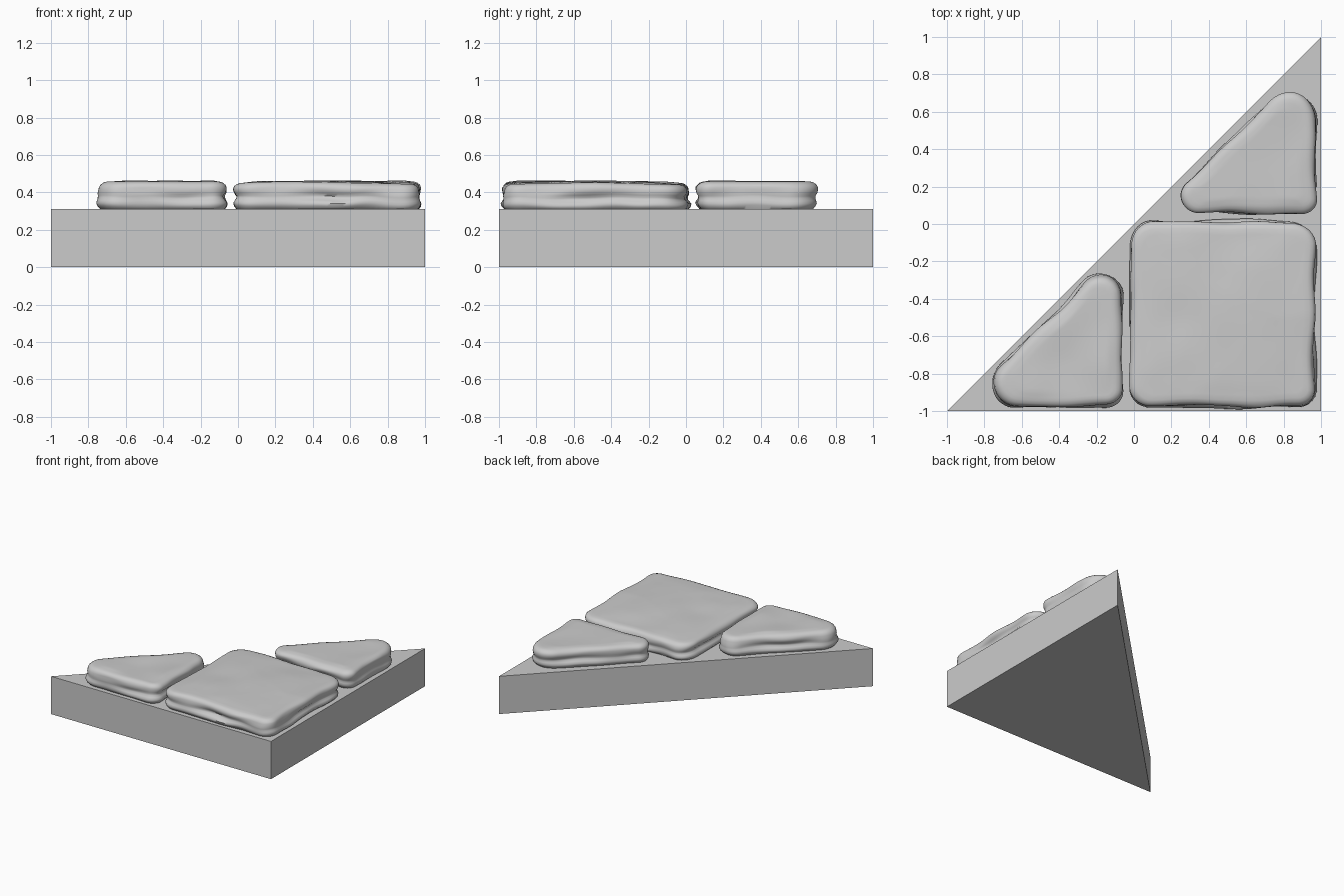
import bpy, bmesh, math
from mathutils import Vector, noise

if "Cube" in bpy.data.objects:
    bpy.data.objects.remove(bpy.data.objects["Cube"], do_unlink=True)

grey = bpy.data.materials.new("stone grey")
grey.use_nodes = True
colour = (0.6, 0.6, 0.6, 1)
grey.diffuse_color = colour
grey.node_tree.nodes["Principled BSDF"].inputs["Base Color"].default_value = colour

BASE_TOP = 0.31
COUNT = 140  # points round each stone


def finish(name, bm, smooth):
    bmesh.ops.recalc_face_normals(bm, faces=bm.faces)
    mesh = bpy.data.meshes.new(name)
    bm.to_mesh(mesh)
    bm.free()
    mesh.materials.append(grey)
    obj = bpy.data.objects.new(name, mesh)
    bpy.context.collection.objects.link(obj)
    if smooth:
        bpy.ops.object.select_all(action="DESELECT")
        obj.select_set(True)
        bpy.context.view_layer.objects.active = obj
        bpy.ops.object.shade_smooth_by_angle(angle=math.radians(60))
    return obj


def rounded_outline(corners):
    """Evenly spaced points round a polygon whose corners are (x, y, radius)."""
    pts = []
    for i, (x, y, r) in enumerate(corners):
        c = Vector((x, y))
        a = (Vector(corners[i - 1][:2]) - c).normalized()
        b = (Vector(corners[(i + 1) % len(corners)][:2]) - c).normalized()
        half = a.angle(b) / 2
        centre = c + (a + b).normalized() * r / math.sin(half)
        start = c + a * r / math.tan(half) - centre
        sweep = math.pi - 2 * half
        for k in range(13):
            t = sweep * k / 12
            pts.append(centre + Vector((start.x * math.cos(t) - start.y * math.sin(t),
                                        start.x * math.sin(t) + start.y * math.cos(t))))
    loop = pts + pts[:1]
    lengths = [(q - p).length for p, q in zip(loop, loop[1:])]
    step, out, walked, seg = sum(lengths) / COUNT, [], 0, 0
    for n in range(COUNT):
        while seg < len(lengths) - 1 and walked + lengths[seg] < n * step:
            walked += lengths[seg]
            seg += 1
        t = (n * step - walked) / max(lengths[seg], 1e-6)
        out.append(loop[seg].lerp(loop[seg + 1], t))
    return out


# Side profile: inset from the outline, height above the base
SIDE = [(0.02, -0.005), (0.004, 0.015), (0.0, 0.03), (0.012, 0.045), (0.024, 0.058),
        (0.026, 0.07), (0.014, 0.084), (0.006, 0.1), (0.006, 0.115), (0.012, 0.13),
        (0.024, 0.141), (0.042, 0.147)]


def stone(name, corners, seed, top=None):
    """Loft a rough slab with an undercut ledge and a gently uneven top."""
    outline = rounded_outline(corners)
    mid = sum(outline, Vector((0, 0))) / COUNT
    normals = []
    for i in range(COUNT):
        d = (outline[(i + 1) % COUNT] - outline[i - 1]).normalized()
        normals.append(Vector((-d.y, d.x)))
    bm = bmesh.new()
    rings = []

    def add_ring(points):
        rings.append([bm.verts.new(p) for p in points])

    for inset, h in SIDE:
        ring = []
        for p, n in zip(outline, normals):
            wobble = noise.noise(Vector((p.x * 4, p.y * 4, h * 9 + seed)))
            ledge = 0.6 + 0.8 * noise.noise(Vector((p.x * 3, p.y * 3, seed + 7)))
            q = p + n * (inset * (ledge if 0.04 < h < 0.09 else 1) + 0.01 + 0.018 * wobble)
            z = h + (0.012 * noise.noise(Vector((p.x * 5, p.y * 5, seed))) if 0 < h < 0.13 else 0)
            drop = top(q) * max(0, h / 0.147) if top else 0
            ring.append((q.x, q.y, BASE_TOP + z - drop))
        add_ring(ring)
    edge = [v.co.copy() for v in rings[-1]]
    for k in range(1, 16):
        t = k / 16
        ring = []
        for e in edge:
            q = e.xy.lerp(mid, t)
            bump = 0.008 * noise.noise(Vector((q.x * 4, q.y * 4, seed)))
            z = BASE_TOP + 0.147 + min(t * 6, 1) * (0.003 + bump) - (top(q) if top else 0)
            ring.append((q.x, q.y, z))
        add_ring(ring)
    for lower, upper in zip(rings, rings[1:]):
        for i in range(COUNT):
            j = (i + 1) % COUNT
            bm.faces.new((lower[i], lower[j], upper[j], upper[i]))
    bm.faces.new(rings[0][::-1])
    bm.faces.new(rings[-1])
    return finish(name, bm, True)


def worn_top(q):
    """Shallow chipped planes that meet near the middle of the large slab."""
    x, y = q.x - 0.35, q.y + 0.3
    return min(0.03, max(0, 0.035 * (-x + 0.25 * y), 0.03 * (y + 0.5 * x), 0.02 * (x - y) - 0.012))


# Triangular base block
bm = bmesh.new()
plan = [(-1, -1), (1, -1), (1, 1)]
face = bm.faces.new([bm.verts.new((x, y, 0)) for x, y in plan])
extruded = bmesh.ops.extrude_face_region(bm, geom=[face])["geom"]
bmesh.ops.translate(bm, verts=[g for g in extruded if isinstance(g, bmesh.types.BMVert)],
                    vec=(0, 0, BASE_TOP))
finish("base_block", bm, False)

# Paving stones
stone("large_square_stone", [(-0.03, -0.99, 0.12), (0.98, -0.99, 0.11),
                             (0.98, 0.03, 0.15), (-0.04, 0.03, 0.15)], 1.3, worn_top)
stone("front_triangle_stone", [(-0.96, -0.99, 0.14), (-0.05, -0.99, 0.1),
                               (-0.05, -0.08, 0.13)], 4.1)
stone("back_triangle_stone", [(0.09, 0.045, 0.106), (0.985, 0.045, 0.09),
                              (0.985, 0.94, 0.163)], 8.6)
